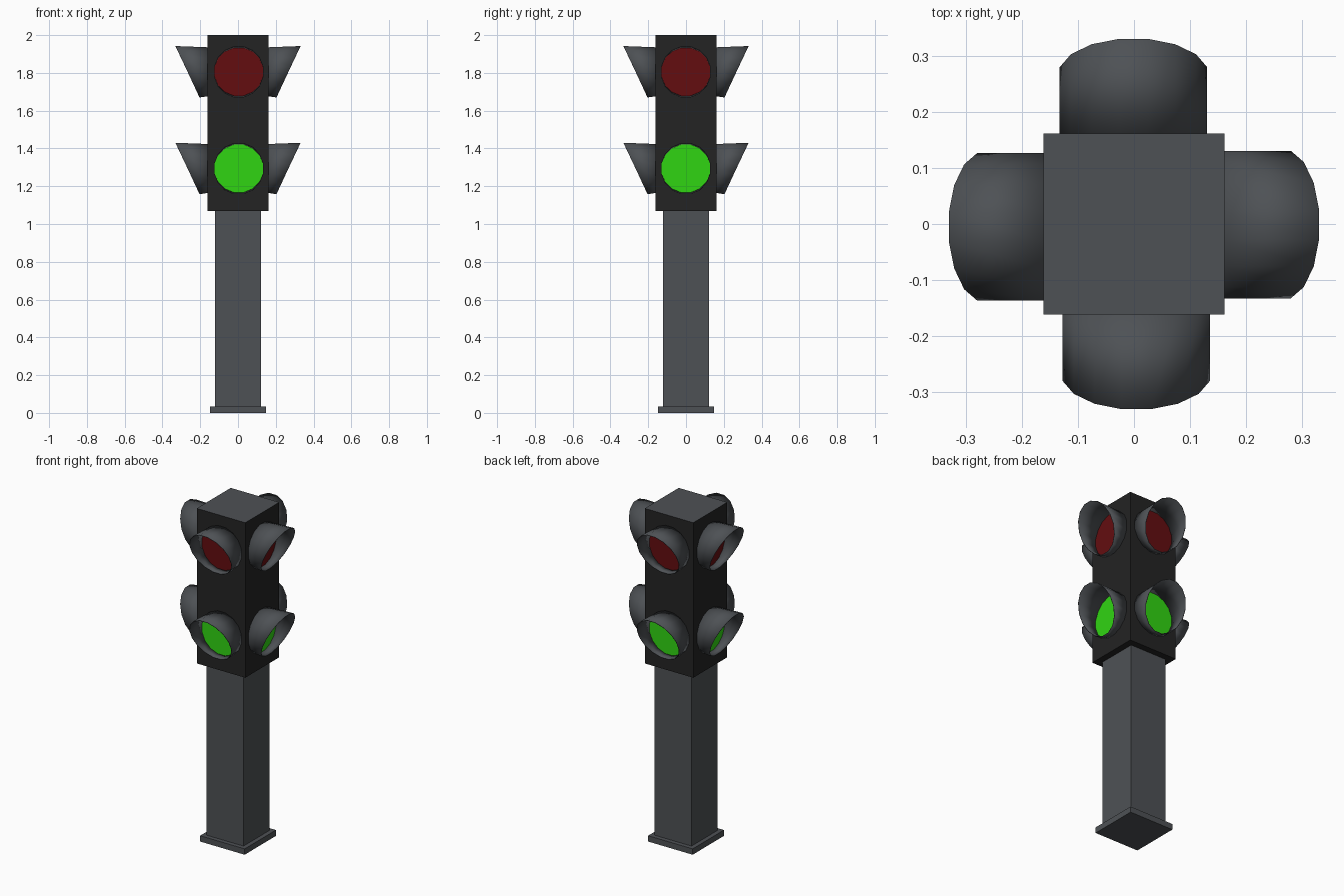
import bpy, bmesh, math
from mathutils import Matrix, Vector

if "Cube" in bpy.data.objects:
    bpy.data.objects.remove(bpy.data.objects["Cube"])


def material(name, rgb):
    m = bpy.data.materials.new(name)
    m.diffuse_color = (*rgb, 1)
    m.use_nodes = True
    m.node_tree.nodes["Principled BSDF"].inputs["Base Color"].default_value = m.diffuse_color
    return m


GREY = material("grey_metal", (0.076, 0.083, 0.091))
BLACK = material("black_housing", (0.017, 0.017, 0.017))
RED = material("dark_red_lens", (0.125, 0.004, 0.005))
GREEN = material("bright_green_lens", (0.03, 0.66, 0.006))

SIDES = 16      # visor and lens facets, flat side up
WALL = 0.16     # housing half width
RADIUS = 0.1325


def finish(bm, name, mats):
    me = bpy.data.meshes.new(name)
    bm.to_mesh(me)
    bm.free()
    ob = bpy.data.objects.new(name, me)
    bpy.context.collection.objects.link(ob)
    for m in mats:
        me.materials.append(m)
    return ob


def box(name, half, z0, z1, *mats):
    bm = bmesh.new()
    bmesh.ops.create_cube(bm, size=1)
    bmesh.ops.scale(bm, verts=bm.verts, vec=(2 * half, 2 * half, z1 - z0))
    bmesh.ops.translate(bm, verts=bm.verts, vec=(0, 0, (z0 + z1) / 2))
    bm.normal_update()
    if len(mats) > 1:           # second colour on the top face
        for f in bm.faces:
            f.material_index = int(f.normal.z > 0.5)
    return finish(bm, name, mats)


def ring(bm, radius, zscale, depth):
    """Ring of vertices facing -y; depth(z) gives the distance from centre."""
    verts = []
    for i in range(SIDES):
        a = 2 * math.pi * (i + 0.5) / SIDES
        z = radius * math.sin(a)
        verts.append(bm.verts.new((radius * math.cos(a), -depth(z), z * zscale)))
    return verts


def slant(z):
    # slanted front edge: long at the top, short at the bottom
    return 0.267 + 0.063 * z / 0.13


def lamp(label, z, turn, shift, lens_mat):
    place = Matrix.Rotation(turn, 4, 'Z') @ Matrix.Translation(Vector((shift, 0, z)))

    # open visor tube with a slanted end
    bm = bmesh.new()
    back = ring(bm, RADIUS, 0.985, lambda _: WALL - 0.001)
    front = ring(bm, RADIUS, 1.035, slant)
    for i in range(SIDES):
        j = (i + 1) % SIDES
        bm.faces.new((back[i], back[j], front[j], front[i]))
    bmesh.ops.transform(bm, matrix=place, verts=bm.verts)
    bm.normal_update()
    ob = finish(bm, "visor_" + label, [GREY])
    mod = ob.modifiers.new("thickness", 'SOLIDIFY')
    mod.thickness = 0.003
    mod.offset = 0
    bpy.context.view_layer.objects.active = ob
    ob.select_set(True)
    bpy.ops.object.shade_smooth_by_angle(angle=math.radians(30))
    ob.select_set(False)

    # flat lens plate
    bm = bmesh.new()
    rim = ring(bm, RADIUS - 0.001, 0.985, lambda _: WALL + 0.003)
    bm.faces.new(rim)
    bmesh.ops.transform(bm, matrix=place, verts=bm.verts)
    bm.normal_update()
    finish(bm, "lens_" + label, [lens_mat])


# post and housing
box("base_plate", 0.148, 0, 0.035, GREY)
box("post", 0.122, 0.03, 1.08, GREY)
box("housing", WALL + 0.001, 1.07, 2.0, BLACK, GREY)

# two lamps on each of the four sides
for k, (side, shift) in enumerate((("front", 0.004), ("right", -0.001),
                                   ("back", 0.001), ("left", 0.005))):
    lamp(side + "_red", 1.806, k * math.pi / 2, shift, RED)
    lamp(side + "_green", 1.294, k * math.pi / 2, shift, GREEN)
